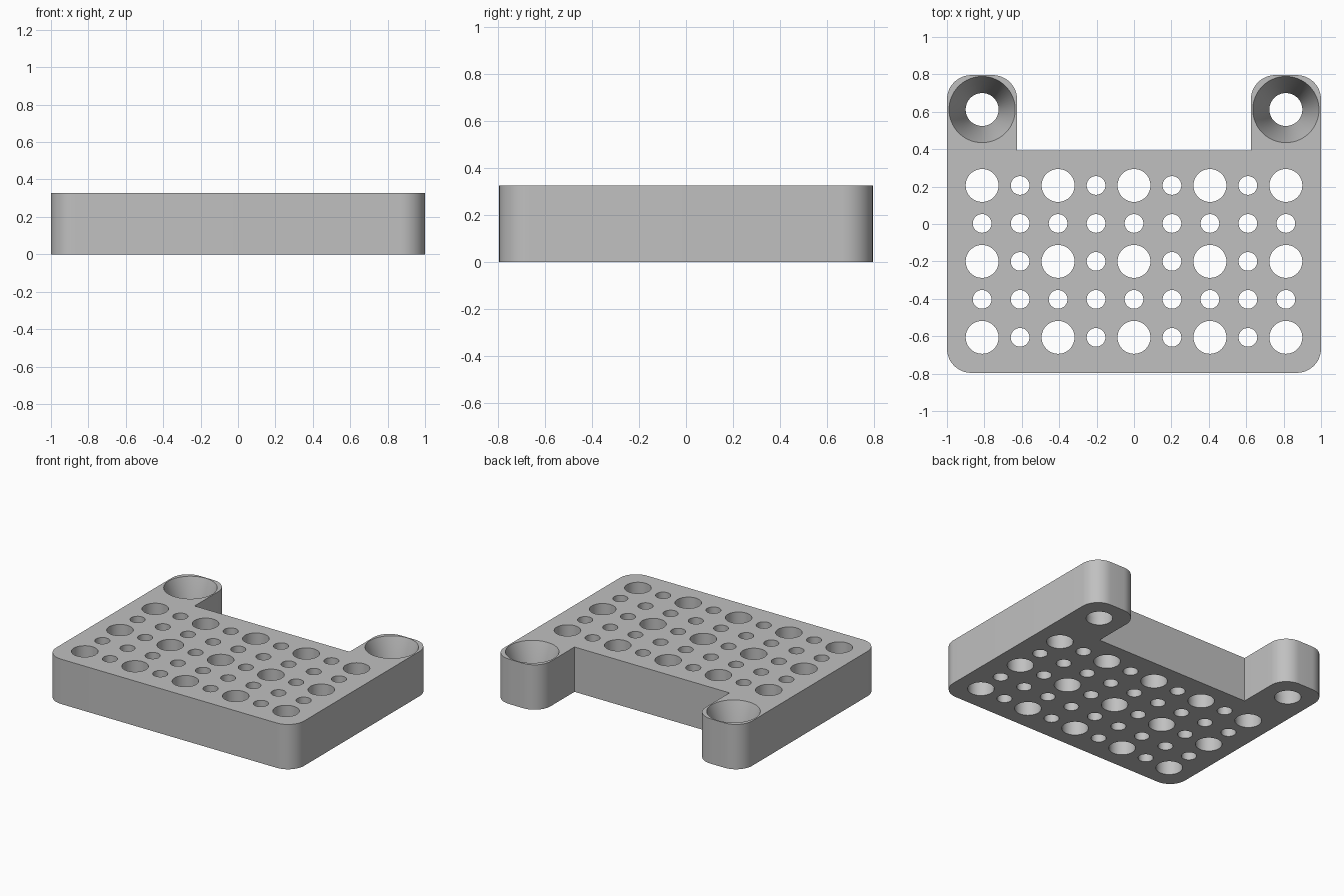
import bpy, bmesh, math
from mathutils import Vector

if "Cube" in bpy.data.objects:
    bpy.data.objects.remove(bpy.data.objects["Cube"])

HEIGHT = 0.327
BACK, FRONT = 0.796, -0.796
EAR_INNER, NOTCH_Y = 0.625, 0.392
CORNER = 0.13
PITCH = 0.203
BIG, SMALL, SINK = 0.088, 0.05, 0.177


def rounded(centre_x, centre_y, start):
    """Quarter circle of outline points, counter-clockwise from start degrees."""
    arc = []
    for i in range(13):
        a = math.radians(start + 90 * i / 12)
        arc.append((centre_x + CORNER * math.cos(a), centre_y + CORNER * math.sin(a)))
    return arc


def lathe(bm, x, y, rings, sides=48):
    """Closed round solid through (radius, height) rings."""
    loops = []
    for r, z in rings:
        loops.append([bm.verts.new((x + r * math.cos(math.tau * i / sides),
                                    y + r * math.sin(math.tau * i / sides), z))
                      for i in range(sides)])
    for low, high in zip(loops, loops[1:]):
        for i in range(sides):
            j = (i + 1) % sides
            bm.faces.new((low[i], low[j], high[j], high[i]))
    bm.faces.new(loops[0][::-1])
    bm.faces.new(loops[-1])


def make_object(name, bm):
    bmesh.ops.recalc_face_normals(bm, faces=bm.faces)
    mesh = bpy.data.meshes.new(name)
    bm.to_mesh(mesh)
    bm.free()
    obj = bpy.data.objects.new(name, mesh)
    bpy.context.collection.objects.link(obj)
    return obj


# Plate outline: right half of the plan, then mirrored
half = rounded(1 - CORNER, FRONT + CORNER, 270)
half += rounded(1 - CORNER, BACK - CORNER, 0)
half += rounded(EAR_INNER + CORNER, BACK - CORNER, 90)
half.append((EAR_INNER, NOTCH_Y))
outline = half + [(-x, y) for x, y in reversed(half)]

bm = bmesh.new()
base = bm.faces.new([bm.verts.new((x, y, 0)) for x, y in outline])
top = bmesh.ops.extrude_face_region(bm, geom=[base])
bmesh.ops.translate(bm, vec=Vector((0, 0, HEIGHT)),
                    verts=[v for v in top["geom"] if isinstance(v, bmesh.types.BMVert)])
plate = make_object("mounting_plate", bm)

# Hole grid: large holes where both column and row are even
bm = bmesh.new()
for col in range(-4, 5):
    for row in range(5):
        radius = BIG if col % 2 == 0 and row % 2 == 0 else SMALL
        lathe(bm, col * PITCH, -0.606 + row * PITCH, [(radius, -0.1), (radius, HEIGHT + 0.1)])

# Countersunk screw holes in the two ears
for side in (-1, 1):
    lathe(bm, side * 4 * PITCH, 0.612,
          [(BIG, -0.1), (BIG, 0.05), (SINK, HEIGHT), (SINK, HEIGHT + 0.1)], 64)
cutter = make_object("hole_cutter", bm)
cutter.hide_render = True

# Cut the holes and discard the cutter
cut = plate.modifiers.new("holes", 'BOOLEAN')
cut.operation = 'DIFFERENCE'
cut.solver = 'EXACT'
cut.object = cutter
bpy.ops.object.select_all(action='DESELECT')
bpy.context.view_layer.objects.active = plate
plate.select_set(True)
bpy.ops.object.modifier_apply(modifier=cut.name)
bpy.data.objects.remove(cutter)

# Plain grey finish
grey = bpy.data.materials.new("light_grey")
grey.use_nodes = True
colour = (0.53, 0.53, 0.53, 1)
grey.diffuse_color = colour
grey.node_tree.nodes["Principled BSDF"].inputs["Base Color"].default_value = colour
plate.data.materials.clear()
plate.data.materials.append(grey)
bpy.ops.object.shade_smooth_by_angle(angle=math.radians(30))
